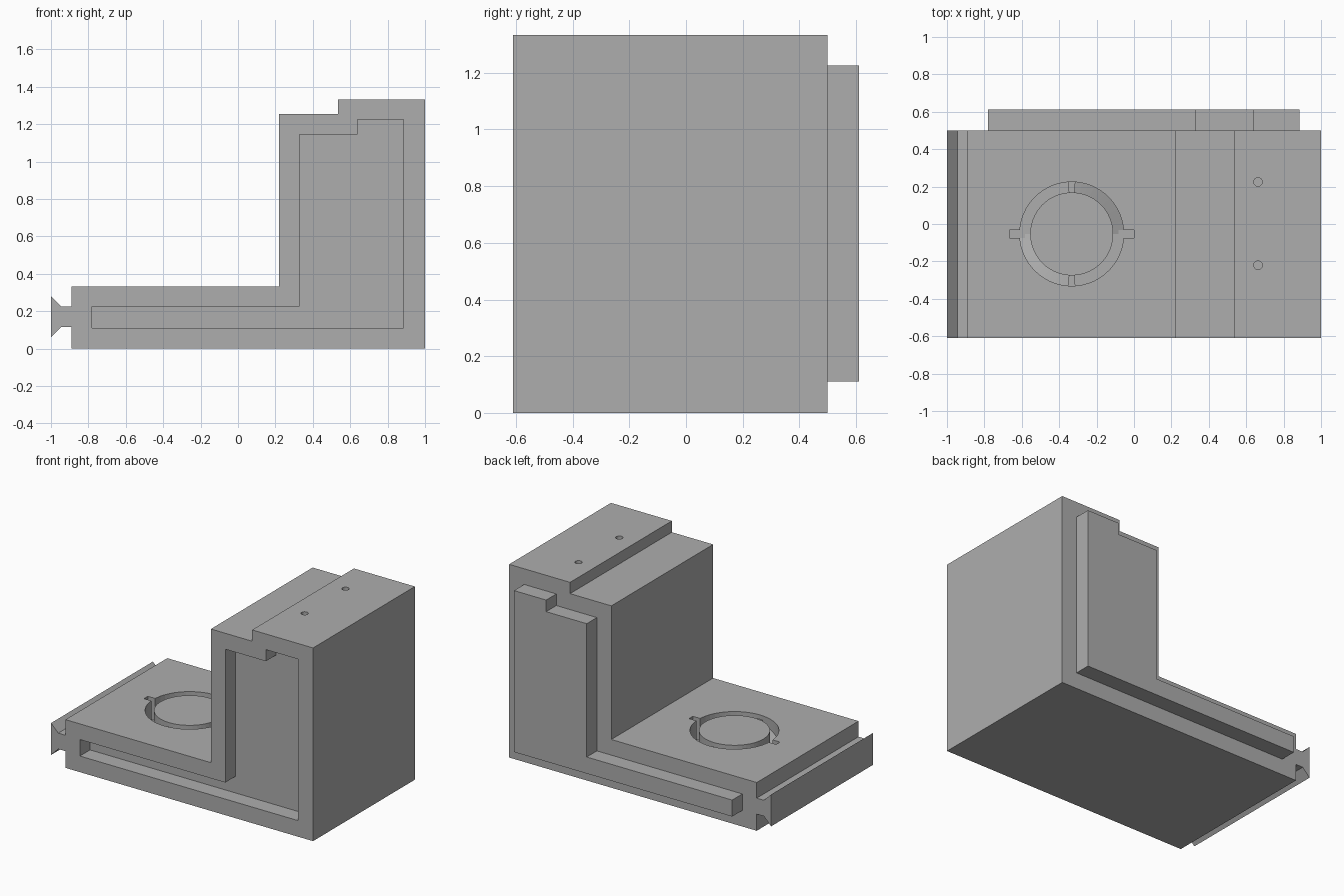
import bpy, bmesh
from math import cos, sin, radians

if "Cube" in bpy.data.objects:
    bpy.data.objects.remove(bpy.data.objects["Cube"], do_unlink=True)

GREY = (0.42, 0.42, 0.42, 1)
grey = bpy.data.materials.new("plain grey")
grey.use_nodes = True
grey.diffuse_color = GREY
grey.node_tree.nodes["Principled BSDF"].inputs["Base Color"].default_value = GREY

FRONT, BACK, STEP, TOP = -0.61, 0.5, 0.111, 0.333


def finish(name, bm):
    bmesh.ops.recalc_face_normals(bm, faces=bm.faces[:])
    mesh = bpy.data.meshes.new(name)
    bm.to_mesh(mesh)
    bm.free()
    mesh.materials.append(grey)
    ob = bpy.data.objects.new(name, mesh)
    bpy.context.collection.objects.link(ob)
    return ob


def extrude_profile(name, points, y0, y1):
    """Prism with an (x, z) outline running from y0 to y1."""
    bm = bmesh.new()
    face = bm.faces.new([bm.verts.new((x, y0, z)) for x, z in points])
    moved = bmesh.ops.extrude_face_region(bm, geom=[face])["geom"]
    bmesh.ops.translate(bm, vec=(0, y1 - y0, 0),
                        verts=[v for v in moved if isinstance(v, bmesh.types.BMVert)])
    return finish(name, bm)


def arc_slot(name, centre, radii, start, end, floor, top, steps=24):
    """Curved cutter whose floor height varies along the arc."""
    bm = bmesh.new()
    rings = []
    for i in range(steps + 1):
        t = i / steps
        a = radians(start + (end - start) * t)
        rings.append([bm.verts.new((centre[0] + r * cos(a), centre[1] + r * sin(a), z))
                      for r, z in ((radii[0], floor(t)), (radii[1], floor(t)),
                                   (radii[1], top), (radii[0], top))])
    for p, q in zip(rings, rings[1:]):
        for k in range(4):
            bm.faces.new((p[k], p[k - 1], q[k - 1], q[k]))
    bm.faces.new(rings[0])
    bm.faces.new(rings[-1])
    return finish(name, bm)


def cut(target, cutter):
    mod = target.modifiers.new("cut", 'BOOLEAN')
    mod.operation = 'DIFFERENCE'
    mod.solver = 'EXACT'
    mod.object = cutter
    cutter.hide_render = True
    cutter.hide_set(True)


# Stepped L body with a dovetail rail along its low end
body = extrude_profile("body", [
    (-0.89, 0), (1, 0), (1, 1.333), (0.535, 1.333), (0.535, 1.255), (0.22, 1.255),
    (0.22, TOP), (-0.89, TOP), (-0.89, 0.225), (-0.945, 0.225), (-1, 0.28),
    (-1, 0.06), (-0.945, 0.115), (-0.89, 0.115)], FRONT, BACK)

# Raised key on the back and matching recess in the front
key = [(-0.78, STEP), (0.885, STEP), (0.885, 1.225), (0.64, 1.225),
       (0.64, 1.145), (0.33, 1.145), (0.33, 0.225), (-0.78, 0.225)]
extrude_profile("back_key", key, BACK - 0.01, BACK + STEP)
cut(body, extrude_profile("front_recess_cutter", key, FRONT - 0.1, FRONT + STEP))

# Twist-lock ring groove: two ramped halves separated by small stops
CENTRE = (-0.333, -0.053)
DEEP = 0.18
for side, base in (("left", 0), ("right", 180)):
    cut(body, arc_slot(side + "_groove_cutter", CENTRE, (0.222, 0.278), base - 86, base + 86,
                       lambda t: DEEP + 0.1 * max(0, 2 * t - 1), TOP + 0.05))
    cut(body, arc_slot(side + "_stop_cutter", CENTRE, (0.222, 0.278), base + 85.9, base + 94.1,
                       lambda t: TOP - 0.03, TOP + 0.06, 4))
    sign = 1 if base == 0 else -1
    xs = sorted(CENTRE[0] + sign * r for r in (0.25, 0.333))
    cut(body, extrude_profile(side + "_entry_cutter",
                              [(xs[0], DEEP), (xs[1], DEEP), (xs[1], TOP + 0.07), (xs[0], TOP + 0.07)],
                              CENTRE[1] - 0.021, CENTRE[1] + 0.021))

# Pair of small blind holes in the tall top
for name, y in (("front", -0.22), ("rear", 0.225)):
    bm = bmesh.new()
    bmesh.ops.create_cone(bm, cap_ends=True, segments=24, radius1=0.023, radius2=0.023, depth=0.22)
    bmesh.ops.translate(bm, verts=bm.verts[:], vec=(0.663, y, 1.333))
    cut(body, finish(name + "_hole_cutter", bm))
